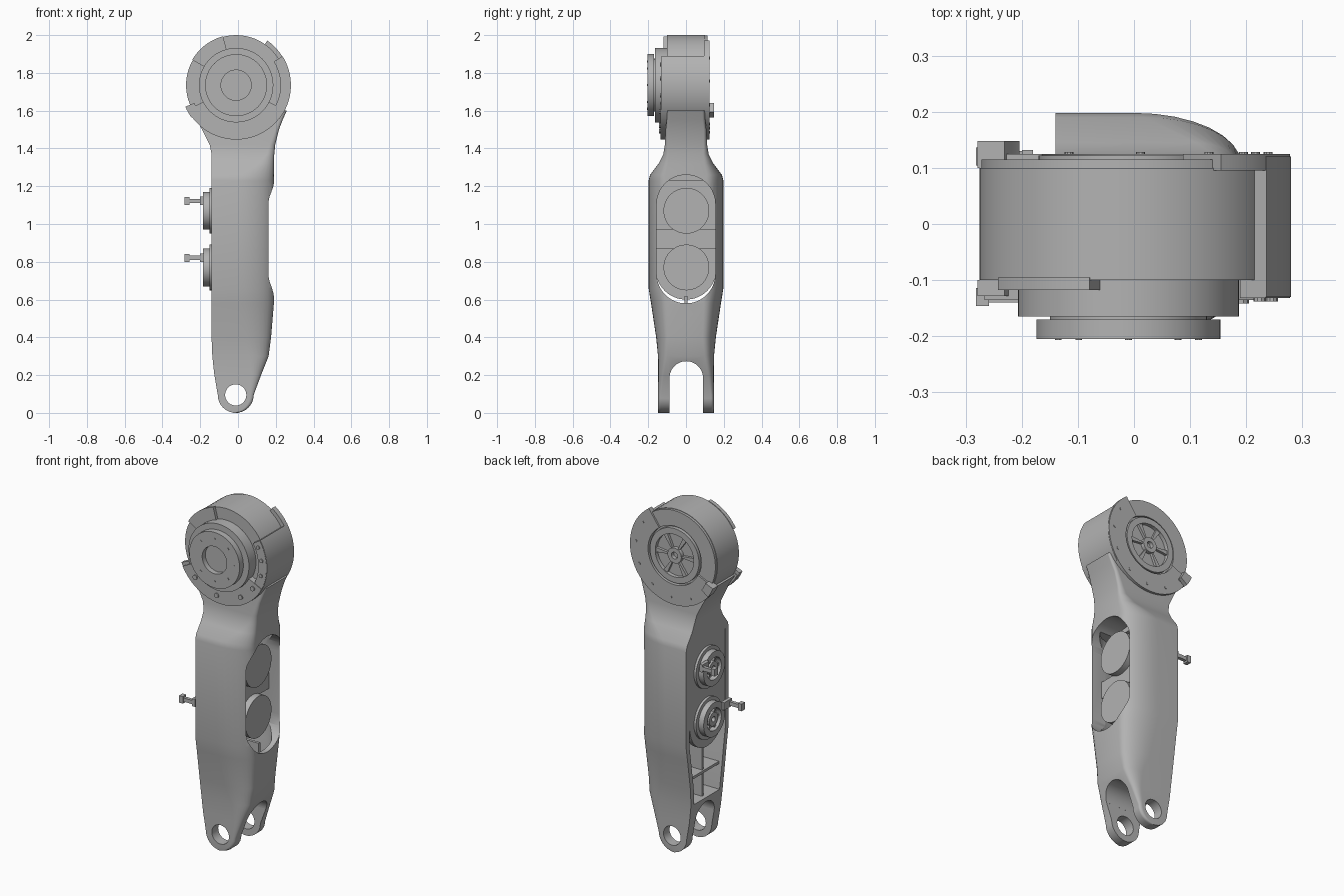
import bpy, bmesh
from math import sin, cos, pi, radians

if "Cube" in bpy.data.objects:
    bpy.data.objects.remove(bpy.data.objects["Cube"])

grey = bpy.data.materials.new("plain grey")
grey.use_nodes = True
grey.diffuse_color = (0.45, 0.45, 0.45, 1)
grey.node_tree.nodes["Principled BSDF"].inputs["Base Color"].default_value = (0.45, 0.45, 0.45, 1)


def finish(name, bm):
    bmesh.ops.recalc_face_normals(bm, faces=bm.faces)
    mesh = bpy.data.meshes.new(name)
    bm.to_mesh(mesh)
    bm.free()
    mesh.materials.append(grey)
    ob = bpy.data.objects.new(name, mesh)
    bpy.context.collection.objects.link(ob)
    return ob


def smooth(ob):
    bpy.ops.object.select_all(action='DESELECT')
    ob.select_set(True)
    bpy.context.view_layer.objects.active = ob
    bpy.ops.object.shade_smooth_by_angle(angle=radians(32))


def ring(name, axis, cu, cz, r0, r1, d0, d1, a0=0, a1=360, n=64):
    """Disc, ring or ring sector about the x or y axis, between depths d0 and d1."""
    full = a1 - a0 == 360
    bm = bmesh.new()
    loops = []
    count = n if full else n + 1
    for i in range(count):
        a = radians(a0 + (a1 - a0) * i / n)
        loop = []
        for r, d in ((r0, d0), (r1, d0), (r1, d1), (r0, d1)):
            u, z = cu + r * cos(a), cz + r * sin(a)
            loop.append(bm.verts.new((u, d, z) if axis == 'y' else (d, u, z)))
        loops.append(loop)
    for i in range(n):
        p, q = loops[i], loops[(i + 1) % count]
        for k in range(4 if r0 else 3):
            m = (k + 1) % 4
            bm.faces.new((p[k], p[m], q[m], q[k]))
    if not full:
        bm.faces.new(loops[0])
        bm.faces.new(loops[-1])
    bmesh.ops.remove_doubles(bm, verts=bm.verts, dist=1e-5)
    ob = finish(name, bm)
    smooth(ob)
    return ob


def box(name, lo, hi):
    bm = bmesh.new()
    bmesh.ops.create_cube(bm, size=1)
    for v in bm.verts:
        v.co = [(l + h) / 2 + c * (h - l) for l, h, c in zip(lo, hi, v.co)]
    return finish(name, bm)


def loft(name, levels, n=8):
    """Skin of sections: square at -x, elliptical corners (a, b) at +x."""
    bm = bmesh.new()
    rows = []
    for z, x0, x1, y, a, b in levels:
        a = min(a, 0.8 * (x1 - x0))
        arc = [(x1 - a + a * sin(t * pi / 2 / n), y - b + b * cos(t * pi / 2 / n))
               for t in range(n + 1)]
        half = [(x0, y)] + arc
        pts = half + [(x, -w) for x, w in reversed(half)]
        rows.append([bm.verts.new((x, w, z)) for x, w in pts])
    for p, q in zip(rows, rows[1:]):
        for i in range(len(p)):
            j = (i + 1) % len(p)
            bm.faces.new((p[i], p[j], q[j], q[i]))
    bm.faces.new(rows[0])
    bm.faces.new(rows[-1])
    return finish(name, bm)


def cut(ob, *cutters):
    for c in cutters:
        c.hide_render = True
        mod = ob.modifiers.new("cut", 'BOOLEAN')
        mod.operation, mod.solver, mod.object = 'DIFFERENCE', 'EXACT', c
        bpy.context.view_layer.objects.active = ob
        bpy.ops.object.modifier_apply(modifier=mod.name)
        bpy.data.objects.remove(c)


# Limb housing: rounded fork tips, tapered shin, wide body, neck
EYE_X, EYE_Z, EYE_R = -0.012, 0.095, 0.095
levels = []
for i in range(9):
    t = pi / 2 * (1 - i / 8)
    w = max(EYE_R * cos(t), 0.012)
    levels.append((EYE_Z - EYE_R * sin(t), EYE_X - w, EYE_X + w, 0.147, 0.02, 0.015))
levels += [
    (0.20, -0.125, 0.122, 0.147, 0.05, 0.03),
    (0.30, -0.136, 0.162, 0.148, 0.10, 0.05),
    (0.40, -0.14, 0.175, 0.158, 0.15, 0.07),
    (0.58, -0.14, 0.19, 0.185, 0.19, 0.09),
    (0.66, -0.14, 0.19, 0.198, 0.19, 0.09),
    (1.23, -0.14, 0.19, 0.198, 0.19, 0.09),
    (1.26, -0.14, 0.19, 0.19, 0.17, 0.08),
    (1.32, -0.14, 0.19, 0.145, 0.08, 0.05),
    (1.37, -0.14, 0.192, 0.12, 0.04, 0.03),
    (1.42, -0.15, 0.197, 0.112, 0.03, 0.02),
    (1.50, -0.19, 0.217, 0.108, 0.02, 0.015),
    (1.55, -0.22, 0.236, 0.102, 0.02, 0.015),
    (1.60, -0.252, 0.258, 0.1, 0.02, 0.015)]
housing = loft("limb_housing", levels)
inner = [(z, -0.3, x1 - 0.03, y - 0.03, a, b) for z, x0, x1, y, a, b in levels if 0.29 < z < 1.24]
cut(housing,
    loft("hollow", inner),
    box("fork_slot", (-0.5, -0.087, -0.1), (0.5, 0.09, 0.19)),
    ring("fork_arch", 'x', 0.0015, 0.185, 0, 0.0885, -0.5, 0.5),
    ring("eye_hole", 'y', EYE_X, EYE_Z, 0, 0.056, -0.5, 0.5),
    ring("pocket_top", 'x', 0, 1.105, 0, 0.155, 0.05, 0.5),
    ring("pocket_bottom", 'x', 0, 0.735, 0, 0.155, 0.05, 0.5),
    box("pocket_middle", (0.05, -0.155, 0.735), (0.5, 0.155, 1.105)))
smooth(housing)

# Ribs in the open shin and the plate carrying the motors
box("shin_shelf", (-0.12, -0.135, 0.44), (0.14, 0.135, 0.455))
box("shin_web", (-0.11, -0.008, 0.3), (0.14, 0.008, 0.62))
box("motor_plate", (-0.138, -0.168, 0.75), (-0.11, 0.168, 1.23))
ring("motor_plate_end", 'x', 0, 0.76, 0, 0.16, -0.138, -0.11)
box("motor_saddle", (0.07, -0.158, 0.87), (0.095, 0.158, 0.97))

# Two motors lying across the limb, with connectors on their rear caps
for label, z, y_plug in (("upper", 1.07, 0.12), ("lower", 0.77, -0.13)):
    ring(label + "_motor", 'x', 0.002, z, 0, 0.121, -0.152, 0.132)
    ring(label + "_motor_cap", 'x', 0, z, 0.065, 0.1, -0.185, -0.15, n=40)
    ring(label + "_motor_hub", 'x', 0, z, 0.015, 0.04, -0.18, -0.15, n=24)
    for i in range(6):
        a = i * 60 - 6
        ring(label + "_motor_spoke", 'x', 0, z, 0.03, 0.07, -0.17, -0.15, a, a + 14, n=3)
    side = 1 if y_plug > 0 else -1
    near, far = sorted((side * 0.07, y_plug + side * 0.012))
    box(label + "_plug_arm", (-0.2, near, z + 0.03), (-0.18, far, z + 0.075))
    box(label + "_plug_stem", (-0.26, y_plug - 0.01, z + 0.04), (-0.19, y_plug + 0.01, z + 0.062))
    box(label + "_plug_end", (-0.282, y_plug - 0.016, z + 0.03), (-0.258, y_plug + 0.016, z + 0.072))

# Joint head: drum with a yoke that is open on the upper right
HX, HZ = -0.01, 1.735


def head(name, r0, r1, y0, y1, a0=0, a1=360, n=64):
    return ring(name, 'y', HX, HZ, r0, r1, y0, y1, a0, a1, n)


head("joint_drum", 0, 0.265, -0.1, 0.1)
head("drum_back_lip", 0.17, 0.262, 0.1, 0.115, 55, 205)
head("yoke_back_plate", 0.17, 0.288, 0.095, 0.125, 205, 415)
head("yoke_front_plate", 0.19, 0.288, -0.135, -0.095, 207, 333)
head("yoke_front_rim", 0.235, 0.288, -0.132, -0.095, 333, 392)
head("yoke_side_wall", 0.255, 0.29, -0.13, 0.12, -38, 32)
head("drum_front_lug", 0.19, 0.268, -0.118, -0.095, 105, 150)
for y0, y1 in ((-0.128, -0.1), (0.1, 0.148)):
    head("yoke_tip", 0.24, 0.292, y0, y1, 203, 216, 8)

# Output flange on the front
head("output_base", 0, 0.197, -0.165, -0.09)
head("output_neck", 0.08, 0.14, -0.175, -0.16)
head("output_flange", 0.08, 0.164, -0.205, -0.17)
head("output_bore_floor", 0, 0.085, -0.175, -0.16)

# Spoked wheel on the back
head("back_ring", 0.125, 0.16, 0.095, 0.122)
head("back_hub", 0.02, 0.045, 0.095, 0.122, n=24)
for i in range(6):
    head("back_spoke", 0.04, 0.13, 0.095, 0.115, i * 60 - 6, i * 60 + 6, 3)


# Bolts around the yoke and the flange
def bolts(name, angles, r, size, y0, y1):
    for a in angles:
        ring(name, 'y', HX + r * cos(radians(a)), HZ + r * sin(radians(a)), 0, size, y0, y1, n=10)


bolts("front_bolt", (225, 262, 300, 325), 0.245, 0.014, -0.142, -0.13)
bolts("rim_bolt", (-12, 8, 25), 0.258, 0.011, -0.138, -0.13)
bolts("back_bolt", range(215, 415, 30), 0.25, 0.008, 0.12, 0.128)
bolts("flange_bolt", range(0, 360, 45), 0.125, 0.006, -0.207, -0.2)
